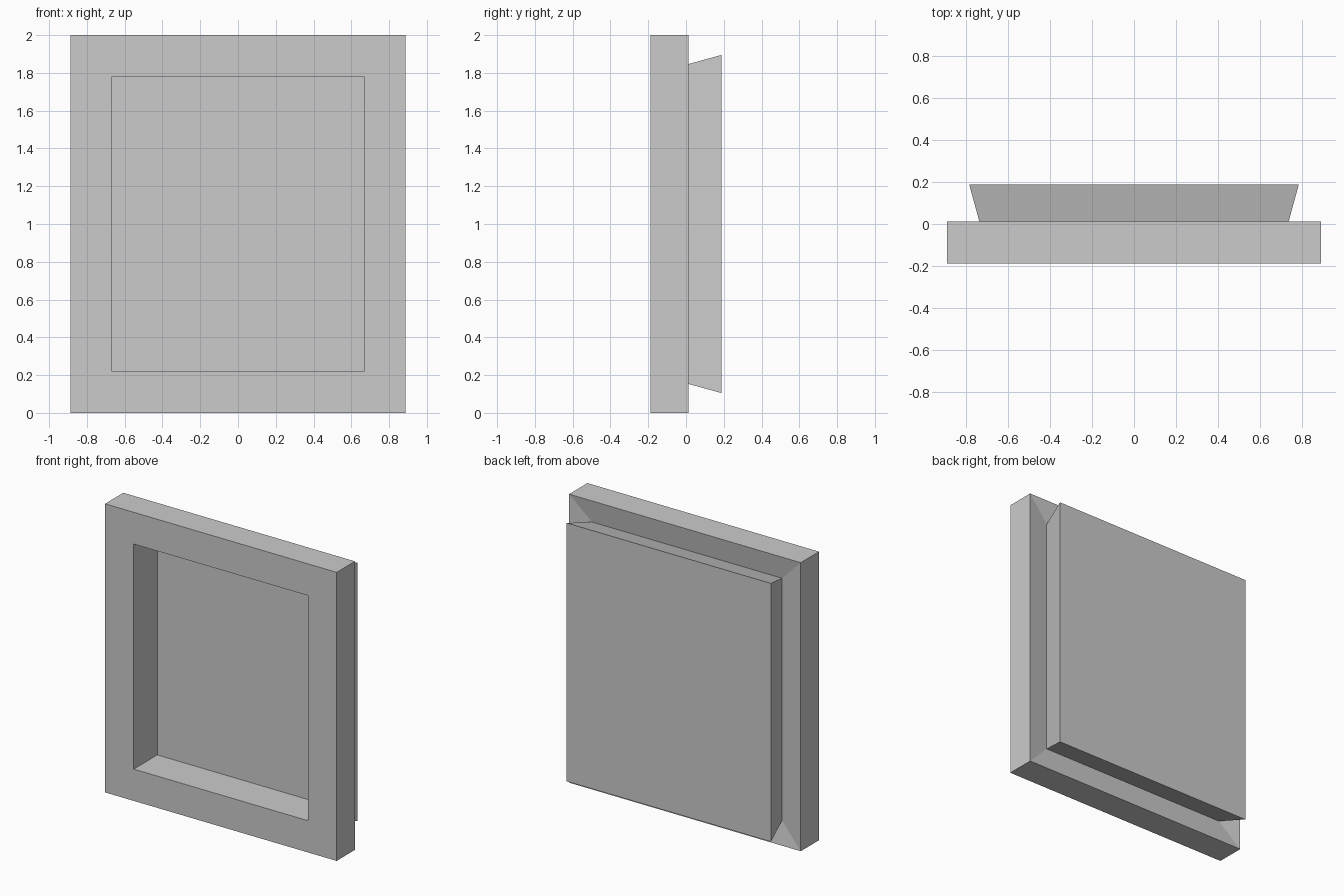
import bpy, bmesh

if "Cube" in bpy.data.objects:
    bpy.data.objects.remove(bpy.data.objects["Cube"])

HALF_W, HALF_H = 0.888, 1.0

# (margin from the outer rectangle, y), from recess floor around to the back panel
PROFILE = [
    (0.22, 0.07),     # recess floor
    (0.22, -0.188),   # front opening edge
    (0.0, -0.188),    # frame outer edge, front
    (0.0, 0.012),     # frame outer edge, back
    (0.16, -0.012),   # groove bottom (neck of back panel)
    (0.105, 0.188),   # flared back panel rim
]


def rectangle(bm, margin, y):
    w, h = HALF_W - margin, HALF_H - margin
    return [bm.verts.new((sx * w, y, HALF_H + sz * h))
            for sx, sz in ((-1, -1), (1, -1), (1, 1), (-1, 1))]


# Frame with recessed front and flared back panel, skinned through the profile
bm = bmesh.new()
rings = [rectangle(bm, m, y) for m, y in PROFILE]
for a, b in zip(rings, rings[1:]):
    for i in range(4):
        j = (i + 1) % 4
        bm.faces.new((a[i], a[j], b[j], b[i]))
bm.faces.new(rings[0])
bm.faces.new(rings[-1])
bmesh.ops.recalc_face_normals(bm, faces=bm.faces)

mesh = bpy.data.meshes.new("recessed_window_panel")
bm.to_mesh(mesh)
bm.free()
panel = bpy.data.objects.new("recessed_window_panel", mesh)
bpy.context.collection.objects.link(panel)
